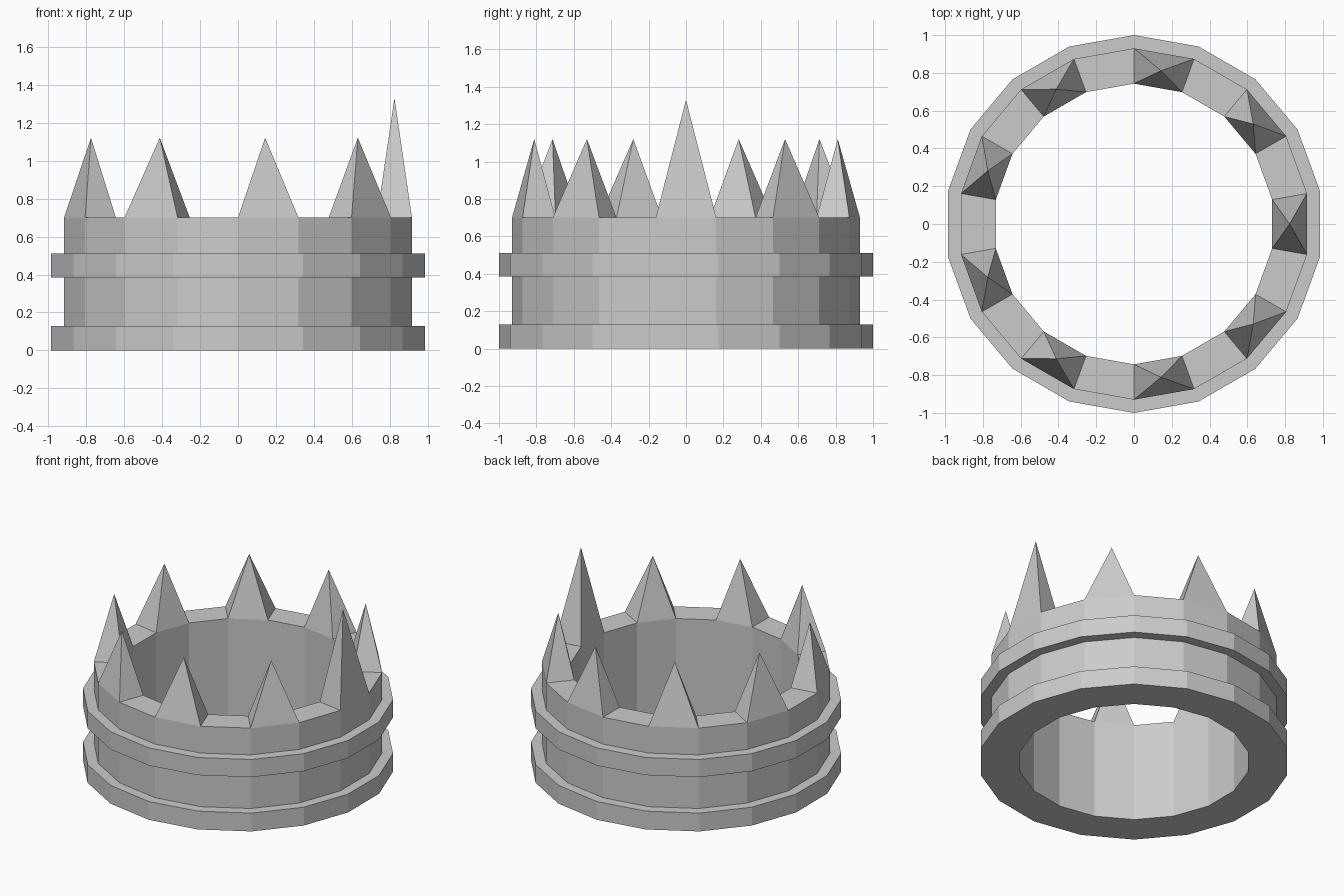
import bpy, bmesh
from math import cos, sin, radians

if "Cube" in bpy.data.objects:
    bpy.data.objects.remove(bpy.data.objects["Cube"])

SIDES = 18
WALL, BAND, INNER = 0.93, 1.0, 0.743
TOP, TIP, TALL_TIP = 0.70, 1.12, 1.33

# Cross-section (radius, height): top rim first, then down the outside, up the inside
profile = [(INNER, TOP), (WALL, TOP), (WALL, 0.51), (BAND, 0.51), (BAND, 0.385),
           (WALL, 0.385), (WALL, 0.13), (BAND, 0.13), (BAND, 0), (INNER, 0)]

bm = bmesh.new()

# Ring: sweep the section round 18 sides, with a flat side facing +x
rings = []
for i in range(SIDES):
    a = radians(-10 + 20 * i)
    rings.append([bm.verts.new((r * cos(a), r * sin(a), z)) for r, z in profile])

rim = []
for i in range(SIDES):
    a, b = rings[i], rings[(i + 1) % SIDES]
    for j in range(len(profile)):
        k = (j + 1) % len(profile)
        face = bm.faces.new((a[j], a[k], b[k], b[j]))
        if j == 0:
            rim.append(face)

# Points: raise every other rim face into a spike, the one on +x taller
for i in range(0, SIDES, 2):
    tip = bmesh.ops.poke(bm, faces=[rim[i]])["verts"][0]
    a = radians(20 * i)
    tip.co = (0.824 * cos(a), 0.824 * sin(a), TALL_TIP if i == 0 else TIP)

bmesh.ops.recalc_face_normals(bm, faces=bm.faces[:])
mesh = bpy.data.meshes.new("crown")
bm.to_mesh(mesh)
bm.free()
bpy.context.collection.objects.link(bpy.data.objects.new("crown", mesh))
